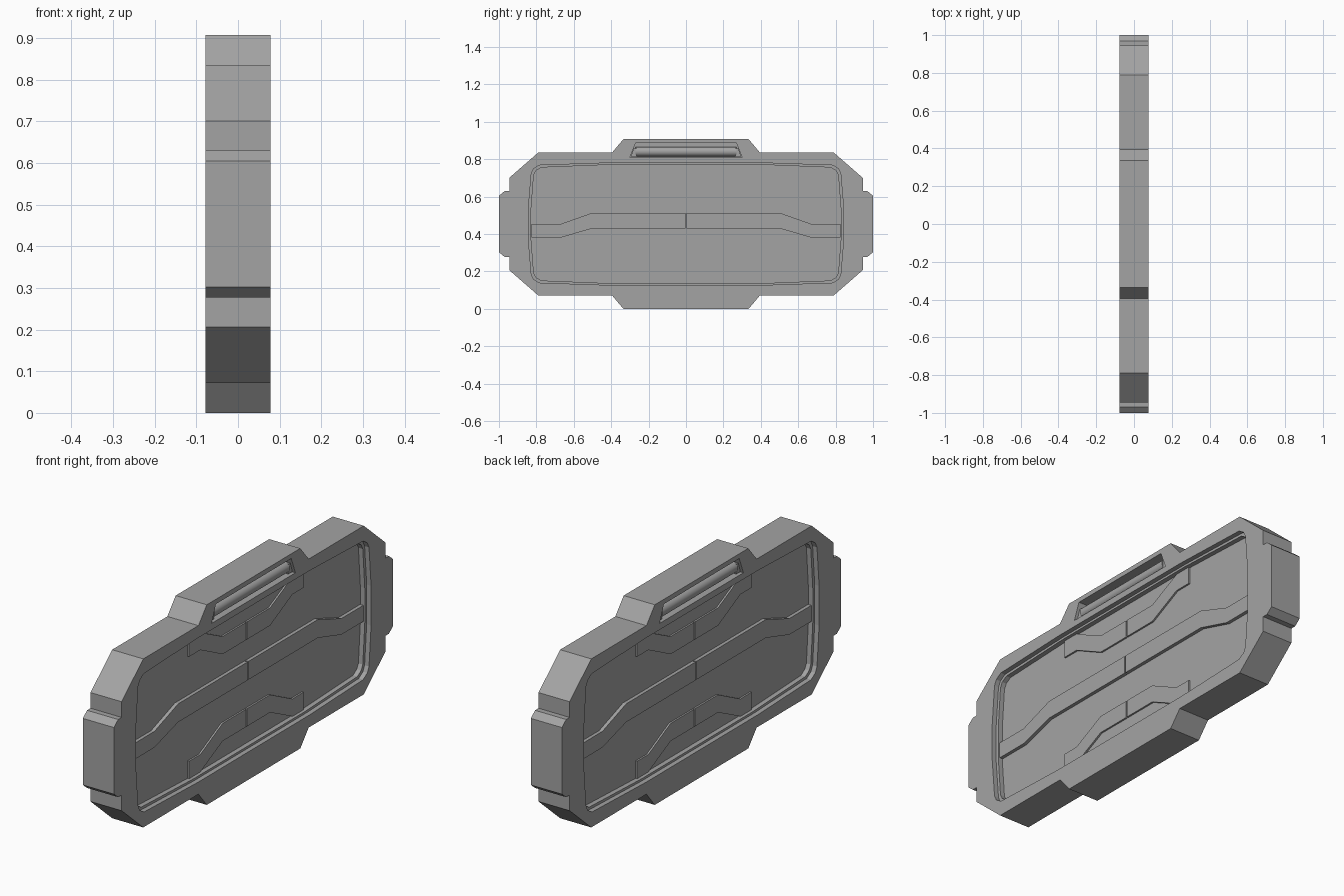
import bpy, bmesh, math

MID = 0.4535    # height of the middle line
HALF = 0.078    # half thickness of the frame
LEDGE = 0.056   # step inside the recess
FLOOR = 0.034   # panel surface at the bottom of the recess

if "Cube" in bpy.data.objects:
    bpy.data.objects.remove(bpy.data.objects["Cube"])

grey = bpy.data.materials.new("grey metal")
grey.use_nodes = True
colour = (0.37, 0.37, 0.37, 1)
grey.diffuse_color = colour
grey.node_tree.nodes["Principled BSDF"].inputs["Base Color"].default_value = colour


def full_ring(quarter):
    """Mirror a quarter outline (right to top) into a closed ring."""
    left = [(-y, z) for y, z in reversed(quarter)]
    half = quarter + left
    return half + [(y, -z) for y, z in reversed(half)]


def prism(name, points, x0, x1):
    """Extrude a (y, height from middle) outline between two x positions."""
    bm = bmesh.new()
    face = bm.faces.new([bm.verts.new((x0, y, z + MID)) for y, z in points])
    new = bmesh.ops.extrude_face_region(bm, geom=[face])["geom"]
    verts = [v for v in new if isinstance(v, bmesh.types.BMVert)]
    bmesh.ops.translate(bm, verts=verts, vec=(x1 - x0, 0, 0))
    bmesh.ops.recalc_face_normals(bm, faces=bm.faces)
    mesh = bpy.data.meshes.new(name)
    bm.to_mesh(mesh)
    bm.free()
    mesh.materials.append(grey)
    obj = bpy.data.objects.new(name, mesh)
    bpy.context.collection.objects.link(obj)
    return obj


def cut(target, points, x0, x1):
    """Subtract a prism from the target."""
    cutter = prism("cutter", points, x0, x1)
    cutter.hide_render = True
    mod = target.modifiers.new("cut", "BOOLEAN")
    mod.operation = "DIFFERENCE"
    mod.solver = "EXACT"
    mod.object = cutter
    bpy.context.view_layer.objects.active = target
    bpy.ops.object.modifier_apply(modifier=mod.name)
    bpy.data.objects.remove(cutter)


# Outlines
body_outline = full_ring([(1, .151), (.97, .176), (.945, .176), (.945, .247),
                          (.79, .382), (.395, .382), (.335, MID)])
rim_outline = full_ring([(.842, .09), (.827, .27), (.815, .295), (.785, .314), (.4, .327)])
panel_outline = full_ring([(.828, .08), (.814, .262), (.802, .285), (.775, .302), (.4, .317)])
slot_outline = [(-.3, .356), (.3, .356), (.27, .432), (-.27, .432)]

# Raised trim, as half outlines that start near the centre seam
SEAM = 0.003
band = [(SEAM, -.023), (.5, -.023), (.67, -.073), (.826, -.073),
        (.826, 0), (.67, 0), (.5, .06), (SEAM, .06)]
chevron = [(SEAM, .157), (.17, .157), (.33, .237), (.41, .237),
           (.41, .316), (.33, .316), (.17, .237), (SEAM, .237)]

# Main frame with a stepped recess and a handle slot on each broad side
frame = prism("frame", body_outline, -HALF, HALF)
for side in (-1, 1):
    cut(frame, rim_outline, side * LEDGE, side * 0.1)
    cut(frame, panel_outline, side * FLOOR, side * 0.07)
    cut(frame, slot_outline, side * 0.035, side * 0.1)

for side, label in ((-1, "right"), (1, "left")):
    # Raised band and chevrons on the panel
    for ys, end in ((-1, "front"), (1, "back")):
        prism(f"{label}_{end}_band", [(ys * y, z) for y, z in band],
              side * (FLOOR - 0.005), side * (FLOOR + 0.016))
        for zs, level in ((-1, "lower"), (1, "upper")):
            prism(f"{label}_{end}_{level}_chevron", [(ys * y, zs * z) for y, z in chevron],
                  side * (FLOOR - 0.005), side * (FLOOR + 0.008))
        # Brackets holding the handle bar
        prism(f"{label}_{end}_handle_bracket",
              [(ys * y, z) for y, z in ((.265, .36), (.295, .36), (.28, .405), (.265, .405))],
              side * 0.03, side * 0.066)
    # Rounded handle bar
    bpy.ops.mesh.primitive_cylinder_add(vertices=16, radius=0.026, depth=0.54,
                                        location=(side * 0.046, 0, MID + 0.387),
                                        rotation=(math.pi / 2, 0, 0))
    bar = bpy.context.object
    bar.name = f"{label}_handle_bar"
    bar.data.materials.append(grey)
    bpy.ops.object.shade_smooth_by_angle(angle=math.radians(35))
